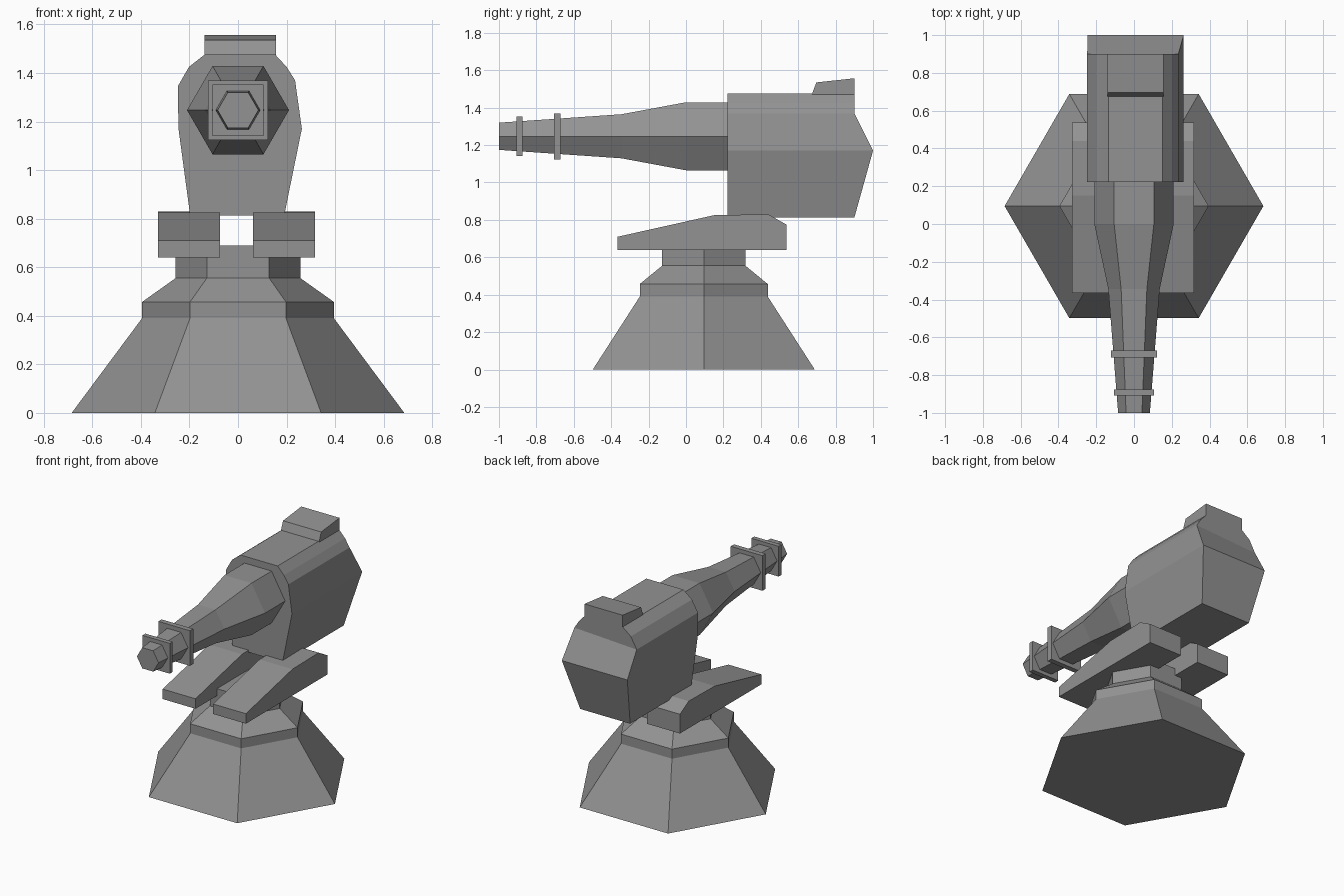
import bpy, bmesh, math

cube = bpy.data.objects.get("Cube")
if cube:
    bpy.data.objects.remove(cube, do_unlink=True)

grey = bpy.data.materials.new("plain grey")
grey.use_nodes = True
colour = (0.29, 0.29, 0.29, 1)
grey.diffuse_color = colour
bsdf = next(n for n in grey.node_tree.nodes if n.type == 'BSDF_PRINCIPLED')
bsdf.inputs["Base Color"].default_value = colour
bsdf.inputs["Roughness"].default_value = 0.8


def loft(name, rings, end_faces=None):
    """Bridge equal-length rings; end_faces splits the last cap into planar pieces."""
    bm = bmesh.new()
    loops = [[bm.verts.new(p) for p in ring] for ring in rings]
    n = len(loops[0])
    for a, b in zip(loops, loops[1:]):
        for i in range(n):
            j = (i + 1) % n
            bm.faces.new((a[i], a[j], b[j], b[i]))
    bm.faces.new(loops[0][::-1])
    for face in end_faces or [range(n)]:
        bm.faces.new([loops[-1][i] for i in face])
    bmesh.ops.recalc_face_normals(bm, faces=bm.faces)
    mesh = bpy.data.meshes.new(name)
    bm.to_mesh(mesh)
    bm.free()
    mesh.materials.append(grey)
    obj = bpy.data.objects.new(name, mesh)
    bpy.context.collection.objects.link(obj)
    return obj


def hexagon(r):
    return [(r * math.cos(k * math.pi / 3), r * math.sin(k * math.pi / 3)) for k in range(6)]


def side_prism(name, x0, x1, profile):
    """Extrude a (y, z) profile across x."""
    return loft(name, [[(x, y, z) for y, z in profile] for x in (x0, x1)])


# Stepped hexagonal pedestal
base_steps = [(0.685, 0), (0.395, 0.39), (0.395, 0.457), (0.257, 0.555), (0.257, 0.69)]
loft("pedestal", [[(x, y + 0.095, z) for x, y in hexagon(r)] for r, z in base_steps])

# Pair of wedge-shaped supports
support = [(-0.365, 0.64), (-0.365, 0.71), (0.15, 0.825), (0.44, 0.83),
           (0.537, 0.775), (0.537, 0.64)]
side_prism("right_support", -0.329, -0.074, support)
side_prism("left_support", 0.062, 0.317, support)

# Gun housing with a ridged back
outline = [(-0.197, 0.812), (-0.245, 1.17), (-0.248, 1.345), (-0.202, 1.425), (-0.136, 1.477),
           (0.152, 1.477), (0.2, 1.425), (0.235, 1.37), (0.263, 1.17), (0.19, 0.812)]
front = [(x, 0.222, z) for x, z in outline]
back = [(x, 1.0 if z == 1.17 else 0.9, z) for x, z in outline]
loft("housing", [front, back], [(0, 1, 8, 9), (1, 2, 7, 8), (2, 3, 4, 5, 6, 7)])

# Raised sight block
side_prism("sight_block", -0.139, 0.157,
           [(0.675, 1.46), (0.675, 1.477), (0.697, 1.535), (0.9, 1.557), (0.9, 1.46)])

# Tapered hexagonal barrel
barrel_steps = [(0.21, 0.25), (0.21, 0.0), (0.136, -0.345), (0.084, -1.0)]
loft("barrel", [[(x, y, z + 1.247) for x, z in hexagon(r)] for r, y in barrel_steps])

# Square collars around the barrel
for name, y0, y1, h in (("front_collar", -0.907, -0.875, 0.106),
                        ("rear_collar", -0.707, -0.671, 0.123)):
    side_prism(name, -h, h, [(y0, 1.247 - h), (y0, 1.247 + h), (y1, 1.247 + h), (y1, 1.247 - h)])
